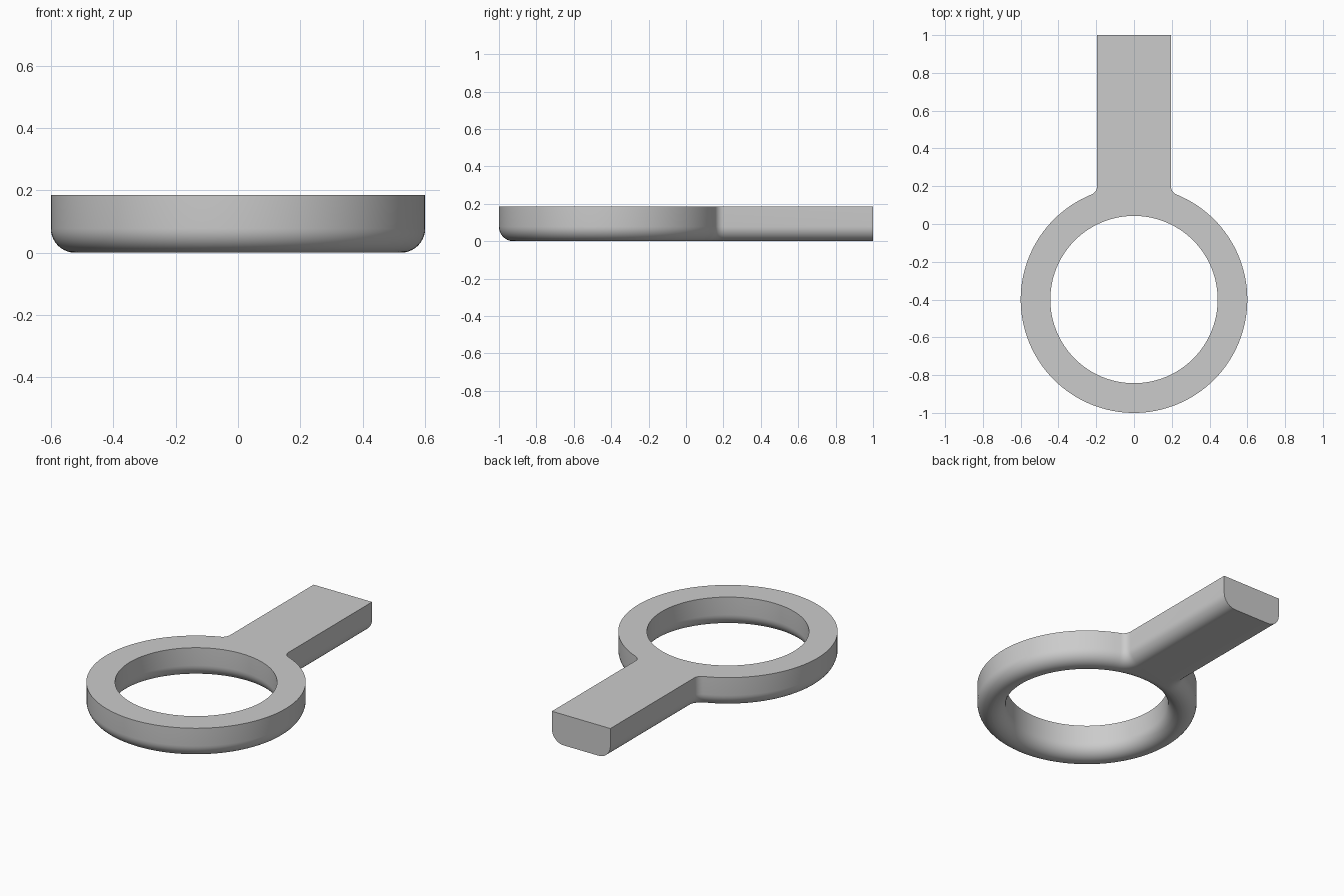
import bpy, bmesh
from math import sin, cos, pi, sqrt, atan2

cube = bpy.data.objects.get("Cube")
if cube:
    bpy.data.objects.remove(cube, do_unlink=True)

CENTRE_Y = -0.4       # ring centre
OUTER, INNER = 0.6, 0.443
HALF = 0.195          # half width of the handle
END_Y = 1.0
HEIGHT = 0.185
FILLET = 0.05         # concave corner between ring and handle
ROUND = 0.078         # rounded lower edges
STEPS = 10

# Centre of the concave corner arc, relative to the ring centre
corner_x = HALF + FILLET
corner_y = sqrt((OUTER + FILLET) ** 2 - corner_x ** 2)
corner_angle = atan2(corner_y, corner_x)


def arc(cx, cy, radius, start, end, count):
    for i in range(count + 1):
        t = start + (end - start) * i / count
        yield cx + radius * cos(t), cy + radius * sin(t)


def outer_outline(inset):
    """Ring and handle outline, moved inwards everywhere but at the handle end."""
    half = [(HALF - inset, END_Y)]
    half += arc(corner_x, CENTRE_Y + corner_y, FILLET + inset, pi, pi + corner_angle, 8)
    half += list(arc(0, CENTRE_Y, OUTER - inset, corner_angle, -pi / 2, 56))[1:]
    return half + [(-x, y) for x, y in reversed(half[:-1])]


def inner_outline(inset):
    return list(arc(0, CENTRE_Y, INNER + inset, 0, 2 * pi, 96))[:-1]


# Height and inset of each level, from the top down around the rounded edge
levels = [(HEIGHT, 0)]
for i in range(STEPS + 1):
    t = pi / 2 * i / STEPS
    levels.append((ROUND * (1 - sin(t)), ROUND * (1 - cos(t))))

bm = bmesh.new()
rims = {0: [], len(levels) - 1: []}
for outline in (outer_outline, inner_outline):
    previous = None
    for k, (z, inset) in enumerate(levels):
        loop = [bm.verts.new((x, y, z)) for x, y in outline(inset)]
        n = len(loop)
        if previous:
            for i in range(n):
                j = (i + 1) % n
                # the flat handle end is filled as one face below
                if outline is outer_outline and i == n - 1:
                    continue
                bm.faces.new((previous[i], previous[j], loop[j], loop[i]))
        if outline is outer_outline:
            if k == 0:
                end_right, end_left = [], []
            end_right.append(loop[0])
            end_left.append(loop[-1])
        if k in rims:
            for i in range(n):
                pair = (loop[i], loop[(i + 1) % n])
                rims[k].append(bm.edges.get(pair) or bm.edges.new(pair))
        previous = loop

# Handle end, top and underside
bm.faces.new(end_right + end_left[::-1])
for edges in rims.values():
    bmesh.ops.triangle_fill(bm, edges=edges, use_beauty=True)
bmesh.ops.recalc_face_normals(bm, faces=bm.faces[:])

mesh = bpy.data.meshes.new("ring_with_handle")
bm.to_mesh(mesh)
bm.free()
body = bpy.data.objects.new("ring_with_handle", mesh)
bpy.context.collection.objects.link(body)

grey = bpy.data.materials.new("plain grey")
grey.use_nodes = True
grey.diffuse_color = (0.6, 0.6, 0.6, 1)
grey.node_tree.nodes["Principled BSDF"].inputs["Base Color"].default_value = (0.6, 0.6, 0.6, 1)
mesh.materials.append(grey)

bpy.ops.object.select_all(action='DESELECT')
body.select_set(True)
bpy.context.view_layer.objects.active = body
bpy.ops.object.shade_smooth_by_angle(angle=pi / 6)
